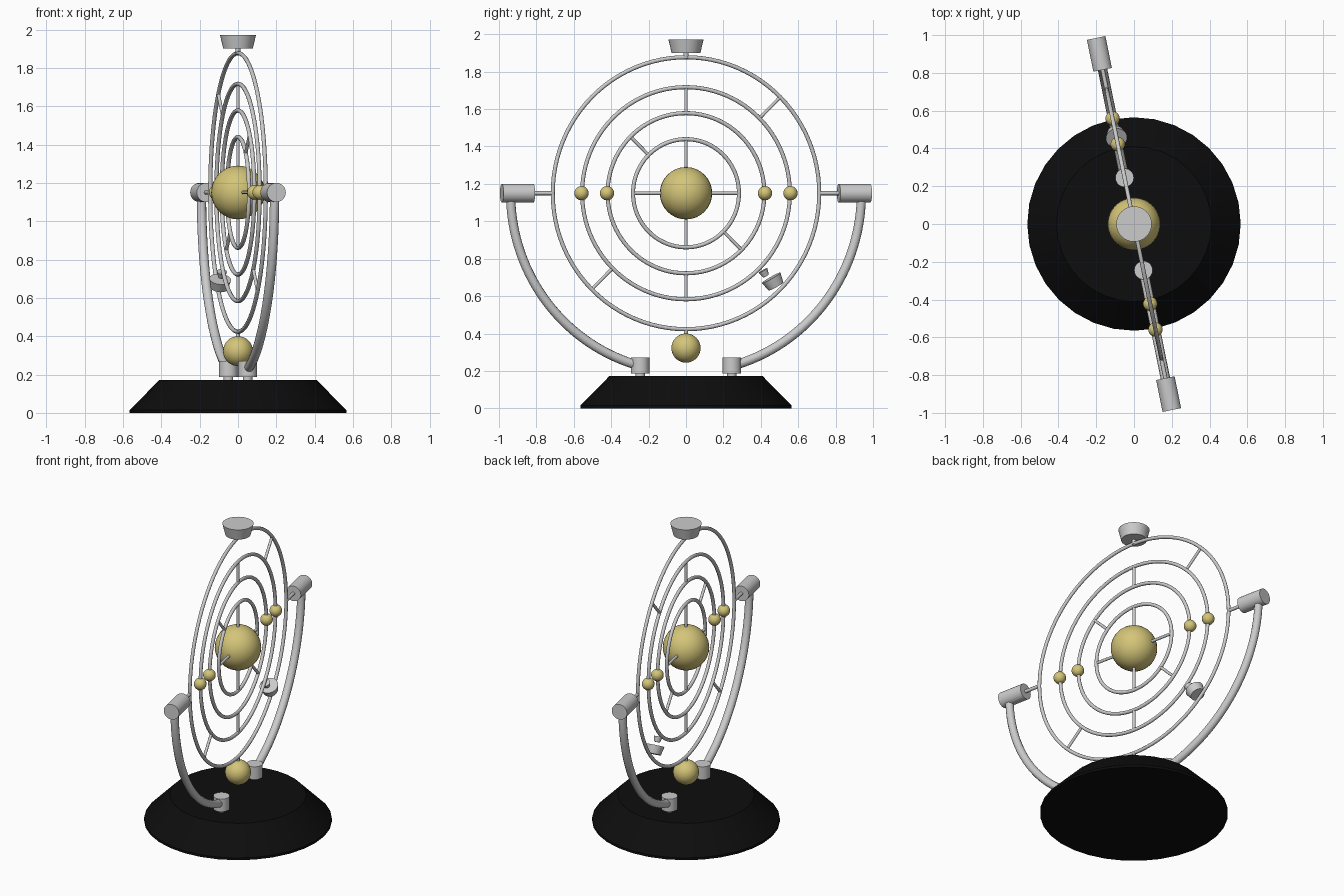
import bpy
import math
from mathutils import Vector, Matrix

cube = bpy.data.objects.get("Cube")
if cube:
    bpy.data.objects.remove(cube, do_unlink=True)

CENTRE = 1.15                       # height of the ring centre
TURN = Matrix.Rotation(math.radians(11.5), 4, "Z")
TUBE = 0.011


def material(name, colour):
    m = bpy.data.materials.new(name)
    m.use_nodes = True
    m.diffuse_color = (*colour, 1)
    m.node_tree.nodes["Principled BSDF"].inputs["Base Color"].default_value = (*colour, 1)
    return m


SILVER = material("silver", (0.6, 0.6, 0.6))
GOLD = material("gold", (0.66, 0.56, 0.19))
BLACK = material("black", (0.004, 0.004, 0.004))


def finish(name, mat, angle=35):
    """Name, colour, shade and turn the new part with the ring plane."""
    ob = bpy.context.object
    ob.name = name
    ob.data.materials.clear()
    ob.data.materials.append(mat)
    if ob.type == "MESH":
        bpy.ops.object.shade_smooth_by_angle(angle=math.radians(angle))
    ob.matrix_world = TURN @ ob.matrix_basis
    return ob


def at(radius, degrees):
    """Point in the ring plane, measured from +y towards +z."""
    a = math.radians(degrees)
    return Vector((0, radius * math.cos(a), CENTRE + radius * math.sin(a)))


def rod(name, start, end, r1, r2=None, sides=32, mat=SILVER):
    start, end = Vector(start), Vector(end)
    axis = end - start
    bpy.ops.mesh.primitive_cone_add(
        vertices=sides, radius1=r1, radius2=r1 if r2 is None else r2,
        depth=axis.length, location=(start + end) / 2,
        rotation=axis.to_track_quat("Z", "Y").to_euler())
    return finish(name, mat)


def ball(name, radius, location):
    bpy.ops.mesh.primitive_uv_sphere_add(
        segments=32, ring_count=16, radius=radius, location=location)
    return finish(name, GOLD)


# Base: short rim below a sloping side
rod("base_rim", (0, 0, 0), (0, 0, 0.015), 0.565, mat=BLACK)
rod("base_slope", (0, 0, 0.015), (0, 0, 0.172), 0.565, 0.41, mat=BLACK)

# Concentric rings
RINGS = {"inner": 0.289, "third": 0.428, "second": 0.567, "outer": 0.727}
for name, radius in RINGS.items():
    bpy.ops.mesh.primitive_torus_add(
        major_radius=radius, minor_radius=TUBE, major_segments=96,
        minor_segments=12, location=(0, 0, CENTRE), rotation=(0, math.pi / 2, 0))
    finish(name + "_ring", SILVER, 60)

# Spokes between neighbouring rings
SPOKES = [
    ("core", 0.12, RINGS["inner"], (0, 90, 180, 270)),
    ("inner", RINGS["inner"], RINGS["third"], (135, 315)),
    ("middle", RINGS["third"], RINGS["second"], (90, 270)),
    ("outer", RINGS["second"], RINGS["outer"], (45, 225)),
]
for name, r1, r2, angles in SPOKES:
    for a in angles:
        rod(f"{name}_spoke_{a}", at(r1, a), at(r2, a), 0.009, sides=12)

# Balls
ball("centre_ball", 0.14, (0, 0, CENTRE))
ball("hanging_ball", 0.078, (0, 0, 0.322))
rod("hanging_stem", (0, 0, 0.39), (0, 0, 0.42), TUBE, sides=12)

# Cap on top of the outer ring
rod("cap_stem", (0, 0, 1.87), (0, 0, 1.91), 0.013, sides=12)
rod("cap", (0, 0, 1.9), (0, 0, 1.972), 0.077, 0.094)

# Loose cup and stud between the two outer rings
tilt = Vector((0, 0.5, -0.87))
cup = Vector((0, 0.477, 0.676))
stud = Vector((0, 0.428, 0.722))
rod("small_cup", cup - tilt * 0.025, cup + tilt * 0.028, 0.057, 0.045)
rod("small_stud", stud - tilt * 0.017, stud + tilt * 0.017, 0.027, 0.017)

# Mirrored beads, pivots, arms and feet
for side, s in (("back", 1), ("front", -1)):
    for name in ("third", "second"):
        ball(f"{side}_{name}_bead", 0.038, (0, s * (RINGS[name] + 0.003), CENTRE))
    rod(side + "_axle", (0, s * 0.727, CENTRE), (0, s * 0.85, CENTRE), TUBE, sides=12)
    rod(side + "_pivot", (0, s * 0.833, CENTRE), (0, s * 1.005, CENTRE), 0.05)

    curve = bpy.data.curves.new(side + "_arm", "CURVE")
    curve.dimensions = "3D"
    curve.bevel_depth = 0.025
    curve.bevel_resolution = 4
    curve.use_fill_caps = True
    spline = curve.splines.new("POLY")
    steps = 32
    spline.points.add(steps)
    for i, point in enumerate(spline.points):
        p = at(0.957, -1 - 74 * i / steps)
        point.co = (0, s * p.y, p.z, 1)
    arm = bpy.data.objects.new(side + "_arm", curve)
    bpy.context.collection.objects.link(arm)
    bpy.context.view_layer.objects.active = arm
    finish(side + "_arm", SILVER)

    rod(side + "_foot", (0, s * 0.25, 0.187), (0, s * 0.25, 0.272), 0.049)
    rod(side + "_foot_neck", (0, s * 0.25, 0.165), (0, s * 0.25, 0.19), 0.025)
